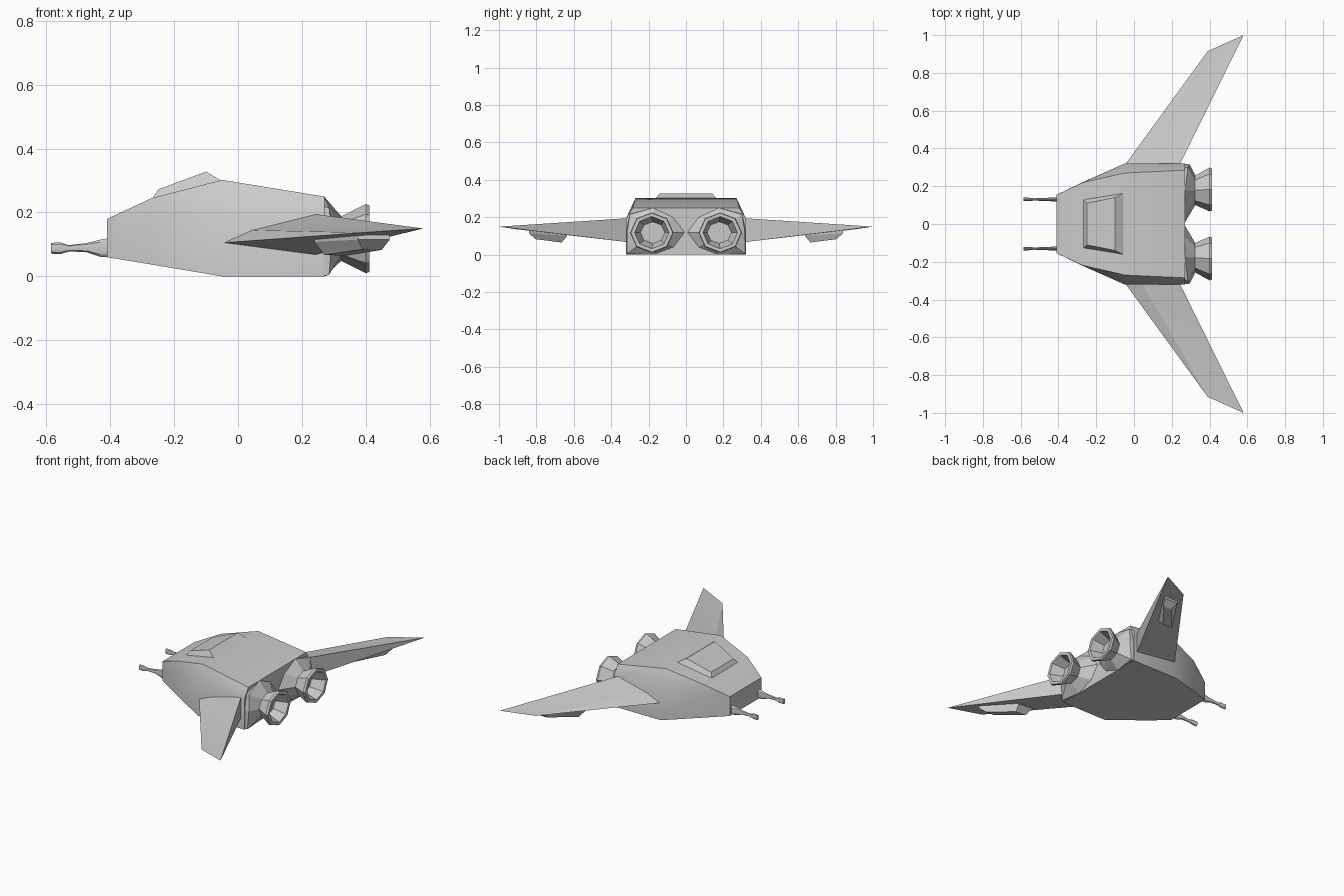
import bpy, bmesh
from math import sin, cos, tau, radians


def finish(name, verts, faces, mirror=False, angle=28):
    """Make an object from geometry, with outward normals and optional y mirroring."""
    bm = bmesh.new()
    vs = [bm.verts.new(v) for v in verts]
    for f in faces:
        bm.faces.new([vs[i] for i in f])
    bmesh.ops.remove_doubles(bm, verts=bm.verts, dist=1e-5)
    bmesh.ops.recalc_face_normals(bm, faces=bm.faces)
    me = bpy.data.meshes.new(name)
    bm.to_mesh(me)
    bm.free()
    ob = bpy.data.objects.new(name, me)
    bpy.context.collection.objects.link(ob)
    bpy.ops.object.select_all(action='DESELECT')
    bpy.context.view_layer.objects.active = ob
    ob.select_set(True)
    bpy.ops.object.shade_smooth_by_angle(angle=radians(angle))
    if mirror:
        m = ob.modifiers.new("Mirror", 'MIRROR')
        m.use_axis = (False, True, False)
    return ob


def loft(name, rings, mirror=False, angle=28):
    """Skin a list of equal-length rings and cap both ends."""
    n = len(rings[0])
    verts = [p for r in rings for p in r]
    faces = [(k * n + i, k * n + (i + 1) % n, (k + 1) * n + (i + 1) % n, (k + 1) * n + i)
             for k in range(len(rings) - 1) for i in range(n)]
    faces += [tuple(range(n)), tuple(range((len(rings) - 1) * n, len(rings) * n))]
    return finish(name, verts, faces, mirror, angle)


def ring(x, y, z, ry, rz, n=8):
    return [(x, y + ry * cos(tau * i / n), z + rz * sin(tau * i / n)) for i in range(n)]


# Hull: x, floor z, floor half width, shoulder (y, z), roof (y, z)
sections = [
    (-0.41, 0.06, 0.155, 0.155, 0.12, 0.155, 0.18),
    (-0.27, 0.037, 0.222, 0.222, 0.19, 0.220, 0.245),
    (-0.05, 0.0, 0.32, 0.32, 0.195, 0.27, 0.302),
    (0.27, 0.0, 0.32, 0.32, 0.195, 0.285, 0.25),
]
loft("hull", [[(x, -wb, z0), (x, -ws, zs), (x, -wt, zt), (x, wt, zt), (x, ws, zs), (x, wb, z0)]
              for x, z0, wb, ws, zs, wt, zt in sections])

# Canopy: raised tapered window block on the sloping roof
base = [(-0.27, 0.13, 0.24), (-0.05, 0.165, 0.298), (-0.05, -0.165, 0.298), (-0.27, -0.13, 0.24)]
top = [(-0.25, 0.11, 0.272), (-0.10, 0.14, 0.328), (-0.10, -0.14, 0.328), (-0.25, -0.11, 0.272)]
loft("canopy", [base, top], angle=10)

# Swept wings with a wedge section, blunt at the rear
wing = [(-0.05, 0.31, 0.105), (0.04, 0.31, 0.145), (0.24, 0.31, 0.195), (0.24, 0.31, 0.067),
        (0.39, 0.915, 0.137), (0.58, 1.0, 0.15)]
finish("wings", wing,
       [(0, 1, 2, 3), (0, 4, 1), (1, 4, 5), (1, 5, 2), (2, 5, 3), (3, 5, 4), (3, 4, 0)],
       mirror=True, angle=12)

# Pods under the wings, following the sweep
loft("wing_pods", [
    [(0.24, 0.635, 0.13), (0.345, 0.635, 0.13), (0.475, 0.84, 0.14), (0.375, 0.84, 0.14)],
    [(0.24, 0.635, 0.108), (0.345, 0.635, 0.10), (0.475, 0.84, 0.115), (0.375, 0.84, 0.115)],
    [(0.27, 0.665, 0.067), (0.34, 0.665, 0.065), (0.45, 0.805, 0.083), (0.39, 0.805, 0.085)],
], mirror=True, angle=10)

# Engine housings: rear hull tapering to octagonal necks
housing = [(0.295, 0.315, 0.12), (0.285, 0.30, 0.215), (0.27, 0.175, 0.25), (0.268, 0.065, 0.20),
           (0.265, 0.0, 0.12), (0.268, 0.065, 0.04), (0.27, 0.175, 0.0), (0.285, 0.315, 0.005)]
root = [(0.26, y, z) for y, z in [(0.32, 0.12), (0.30, 0.22), (0.175, 0.25), (0.065, 0.20),
                                  (0.0, 0.12), (0.065, 0.04), (0.175, 0.0), (0.32, 0.0)]]
loft("engine_housings", [root, housing, ring(0.325, 0.178, 0.118, 0.076, 0.068)],
     mirror=True, angle=10)

# Hollow flared nozzles
loft("engine_nozzles", [
    ring(0.32, 0.178, 0.118, 0.076, 0.068),
    ring(0.40, 0.183, 0.118, 0.116, 0.108),
    ring(0.412, 0.183, 0.118, 0.112, 0.104),
    ring(0.412, 0.183, 0.118, 0.092, 0.086),
    ring(0.335, 0.178, 0.118, 0.065, 0.058),
], mirror=True, angle=10)

# Nose guns: flattened barrels with a swollen base and muzzle
barrel = [(-0.40, 0.010, 0.030, 0.09), (-0.43, 0.010, 0.027, 0.088), (-0.475, 0.008, 0.014, 0.09),
          (-0.53, 0.006, 0.010, 0.088), (-0.555, 0.009, 0.018, 0.088), (-0.585, 0.009, 0.017, 0.088)]
loft("nose_guns", [ring(x, 0.13, z, ry, rz) for x, ry, rz, z in barrel], mirror=True)
